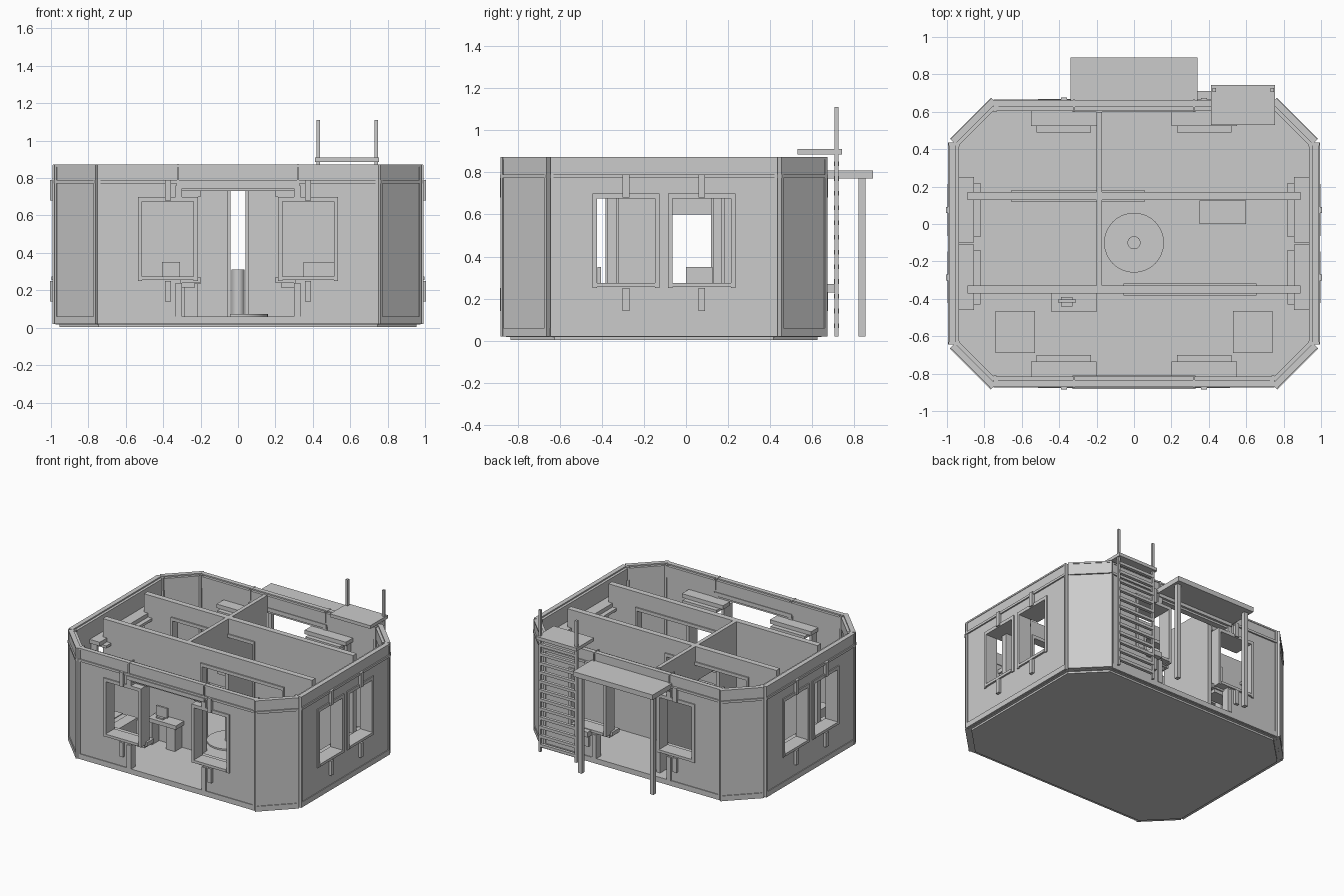
import bpy, bmesh
from math import radians
from mathutils import Matrix, Vector

old = bpy.data.objects.get("Cube")
if old:
    bpy.data.objects.remove(old)

grey = bpy.data.materials.new("plain grey")
grey.use_nodes = True
GREY = (0.6, 0.6, 0.6, 1)
grey.diffuse_color = GREY
grey.node_tree.nodes["Principled BSDF"].inputs["Base Color"].default_value = GREY

MIDDLE = Matrix.Translation((0, -0.105, 0))
WORLD = Matrix.Identity(4)


def finish(name, bm, matrix=WORLD):
    bmesh.ops.recalc_face_normals(bm, faces=bm.faces)
    mesh = bpy.data.meshes.new(name)
    bm.to_mesh(mesh)
    bm.free()
    mesh.materials.append(grey)
    ob = bpy.data.objects.new(name, mesh)
    ob.matrix_world = matrix
    bpy.context.collection.objects.link(ob)
    return ob


def box(name, x, y, z, matrix=WORLD):
    """Box from (low, high) pairs."""
    bm = bmesh.new()
    bmesh.ops.create_cube(bm, size=1)
    for v in bm.verts:
        v.co = Vector([(a + b) / 2 + c * (b - a) for (a, b), c in zip((x, y, z), v.co)])
    return finish(name, bm, matrix)


def panel(name, x, y, z, holes, matrix=WORLD):
    """Upright board with rectangular holes (x0, x1, z0, z1)."""
    def cuts(span, pairs):
        inner = [p for pair in pairs for p in pair if span[0] < p < span[1]]
        return sorted(set(inner) | set(span))
    xs = cuts(x, [h[:2] for h in holes])
    zs = cuts(z, [h[2:] for h in holes])
    bm = bmesh.new()
    for a, b in zip(xs, xs[1:]):
        for c, d in zip(zs, zs[1:]):
            u, w = (a + b) / 2, (c + d) / 2
            if any(h[0] < u < h[1] and h[2] < w < h[3] for h in holes):
                continue
            bm.faces.new([bm.verts.new(p) for p in
                          ((a, y[0], c), (b, y[0], c), (b, y[0], d), (a, y[0], d))])
    bmesh.ops.remove_doubles(bm, verts=bm.verts, dist=1e-4)
    out = bmesh.ops.extrude_face_region(bm, geom=bm.faces[:])["geom"]
    moved = [g for g in out if isinstance(g, bmesh.types.BMVert)]
    bmesh.ops.translate(bm, verts=moved, vec=(0, y[1] - y[0], 0))
    return finish(name, bm, matrix)


# Window: box frame reaching indoors, with upright tabs outside
def window(side, u, m):
    m = m @ Matrix.Translation((u, 0, 0))
    for s in (-1, 1):
        edges = sorted((s * 0.138, s * 0.16))
        box(side + "_window_jamb", edges, (-0.003, 0.1), (0.25, 0.70), m)
    for part, z, z2, tab in (("head", (0.70, 0.73), (0.68, 0.70), (0.68, 0.79)),
                             ("sill", (0.24, 0.27), (0.215, 0.24), (0.14, 0.25))):
        box(side + "_window_" + part, (-0.175, 0.175), (0.05, 0.135), z, m)
        box(side + "_window_lower_" + part, (-0.145, 0.145), (0.06, 0.17), z2, m)
        box(side + "_window_tab_" + part, (-0.016, 0.016), (-0.015, 0.02), tab, m)
    box(side + "_window_ledge", (-0.138, 0.138), (-0.008, 0.1), (0.255, 0.275), m)
    box(side + "_window_top", (-0.138, 0.138), (-0.003, 0.1), (0.675, 0.70), m)


# Wall: board, base rail, raised band, cap and end posts
def wall(side, angle, dist, half, shift=0, windows=(), door=False, seams=()):
    m = MIDDLE @ Matrix.Rotation(radians(angle), 4, "Z") @ Matrix.Translation((shift, -dist, 0))
    holes = [(u - 0.14, u + 0.14, 0.27, 0.68) for u in windows]
    if door:
        holes.append((-0.305, 0.305, 0.06, 0.73))
    span = (-half, half)
    panel(side + "_wall", span, (0.006, 0.05), (0.06, 0.79), holes, m)
    box(side + "_base_rail", span, (0, 0.06), (0.02, 0.06), m)
    box(side + "_top_band", span, (0.004, 0.055), (0.79, 0.862), m)
    box(side + "_band_ledge", span, (-0.005, 0.055), (0.772, 0.79), m)
    box(side + "_cap", span, (0, 0.035), (0.86, 0.872), m)
    for s in (-1, 1):
        edges = sorted((s * (half - 0.015), s * half))
        box(side + "_end_post", edges, (-0.001, 0.06), (0.02, 0.87), m)
    for u in seams:
        box(side + "_band_seam", (u - 0.005, u + 0.005), (-0.006, 0.06), (0.79, 0.874), m)
    for u in windows:
        window(side, u, m)
    if door:
        box(side + "_door_lintel", (-0.33, 0.33), (-0.012, 0.06), (0.745, 0.775), m)
        for s in (-1, 1):
            edges = sorted((s * 0.3, s * 0.335))
            box(side + "_door_post", edges, (-0.004, 0.055), (0.06, 0.24), m)
            box(side + "_door_post_top", edges, (-0.004, 0.055), (0.70, 0.76), m)


for side, angle in (("front", 0), ("back", 180)):
    wall(side, angle, 0.765, 0.75, windows=(-0.375, 0.375), door=True, seams=(-0.32, 0.32))
for side, angle in (("left", 90), ("right", 270)):
    wall(side, angle, 0.99, 0.54, windows=(-0.18, 0.18))
for i, side in enumerate(("front_left", "back_left", "back_right", "front_right")):
    wall(side + "_corner", 45 + 90 * i, 1.088, 0.155, shift=0.145 * (-1) ** i)

# Eight-sided floor: narrow footing and wider deck
def floor(name, hx, hy, cut, z0, z1):
    bm = bmesh.new()
    quarter = [(hx, hy - cut), (hx - cut, hy)]
    pts = quarter + [(-x, y) for x, y in quarter[::-1]]
    pts += [(-x, -y) for x, y in pts]
    face = bm.faces.new([bm.verts.new((x, y, z0)) for x, y in pts])
    out = bmesh.ops.extrude_face_region(bm, geom=[face])["geom"]
    top = [g for g in out if isinstance(g, bmesh.types.BMVert)]
    bmesh.ops.translate(bm, verts=top, vec=(0, 0, z1 - z0))
    finish(name, bm, MIDDLE)


floor("footing", 0.955, 0.73, 0.21, 0.004, 0.02)
floor("floor_deck", 0.975, 0.75, 0.22, 0.018, 0.06)

# Inner walls running across, each with a wide framed doorway
for name, y, a, b in (("front", -0.35, -0.04, 0.64), ("rear", 0.15, -0.64, 0.04)):
    panel(name + "_partition", (-0.89, 0.89), (y - 0.022, y + 0.022), (0.06, 0.87),
          [(a, b, 0.06, 0.73)])
    panel(name + "_partition_frame", (a - 0.015, b + 0.015), (y - 0.032, y + 0.032),
          (0.06, 0.755), [(a, b, 0.06, 0.73)])

# Inner wall running front to back, with a doorway
turn = Matrix.Translation((-0.185, 0, 0)) @ Matrix.Rotation(radians(90), 4, "Z")
panel("cross_partition", (-0.33, 0.6), (-0.015, 0.015), (0.06, 0.87),
      [(-0.12, 0.125, 0.06, 0.60)], turn)

# Round pedestal
for name, radius, z0, z1 in (("pedestal_base", 0.16, 0.06, 0.072),
                             ("pedestal_column", 0.035, 0.07, 0.31)):
    bm = bmesh.new()
    bmesh.ops.create_cone(bm, cap_ends=True, segments=32, radius1=radius,
                          radius2=radius, depth=z1 - z0)
    ob = finish(name, bm, Matrix.Translation((0, -0.1, (z0 + z1) / 2)))
    bpy.context.view_layer.objects.active = ob
    ob.select_set(True)
    bpy.ops.object.shade_smooth_by_angle()
    ob.select_set(False)

# Desk with screen, side cabinet and two chests
box("desk_top", (-0.44, -0.2), (-0.47, -0.37), (0.235, 0.265))
box("desk_pedestal", (-0.29, -0.215), (-0.46, -0.37), (0.06, 0.24))
box("desk_leg", (-0.43, -0.41), (-0.46, -0.37), (0.06, 0.24))
box("screen_foot", (-0.39, -0.33), (-0.44, -0.39), (0.26, 0.275))
box("screen", (-0.405, -0.31), (-0.42, -0.405), (0.275, 0.35))
box("cabinet", (0.35, 0.60), (0, 0.125), (0.06, 0.35))
for s in (-1, 1):
    def mirrored(a, b):
        return sorted((s * a, s * b))
    box("chest", mirrored(0.535, 0.735), (-0.685, -0.47), (0.06, 0.22))
    box("chest_lid_inner", mirrored(0.53, 0.615), (-0.69, -0.465), (0.22, 0.24))
    box("chest_lid_middle", mirrored(0.615, 0.655), (-0.69, -0.465), (0.215, 0.235))
    box("chest_lid_outer", mirrored(0.655, 0.74), (-0.69, -0.465), (0.22, 0.24))

# Rear canopy on two posts
box("canopy_roof", (-0.34, 0.34), (0.65, 0.89), (0.77, 0.808))
for s in (-1, 1):
    box("canopy_post", sorted((s * 0.29, s * 0.32)), (0.82, 0.853), (0.02, 0.78))

# Ladder with landing
for x in (0.43, 0.74):
    box("ladder_rail", (x - 0.009, x + 0.009), (0.706, 0.726), (0.02, 1.11))
for i in range(12):
    z = 0.06 + i * 0.07
    box("ladder_rung", (0.43, 0.74), (0.704, 0.728), (z, z + 0.022))
box("ladder_landing", (0.412, 0.755), (0.53, 0.742), (0.885, 0.91))
box("ladder_bracket", (0.34, 0.44), (0.65, 0.71), (0.23, 0.27))
